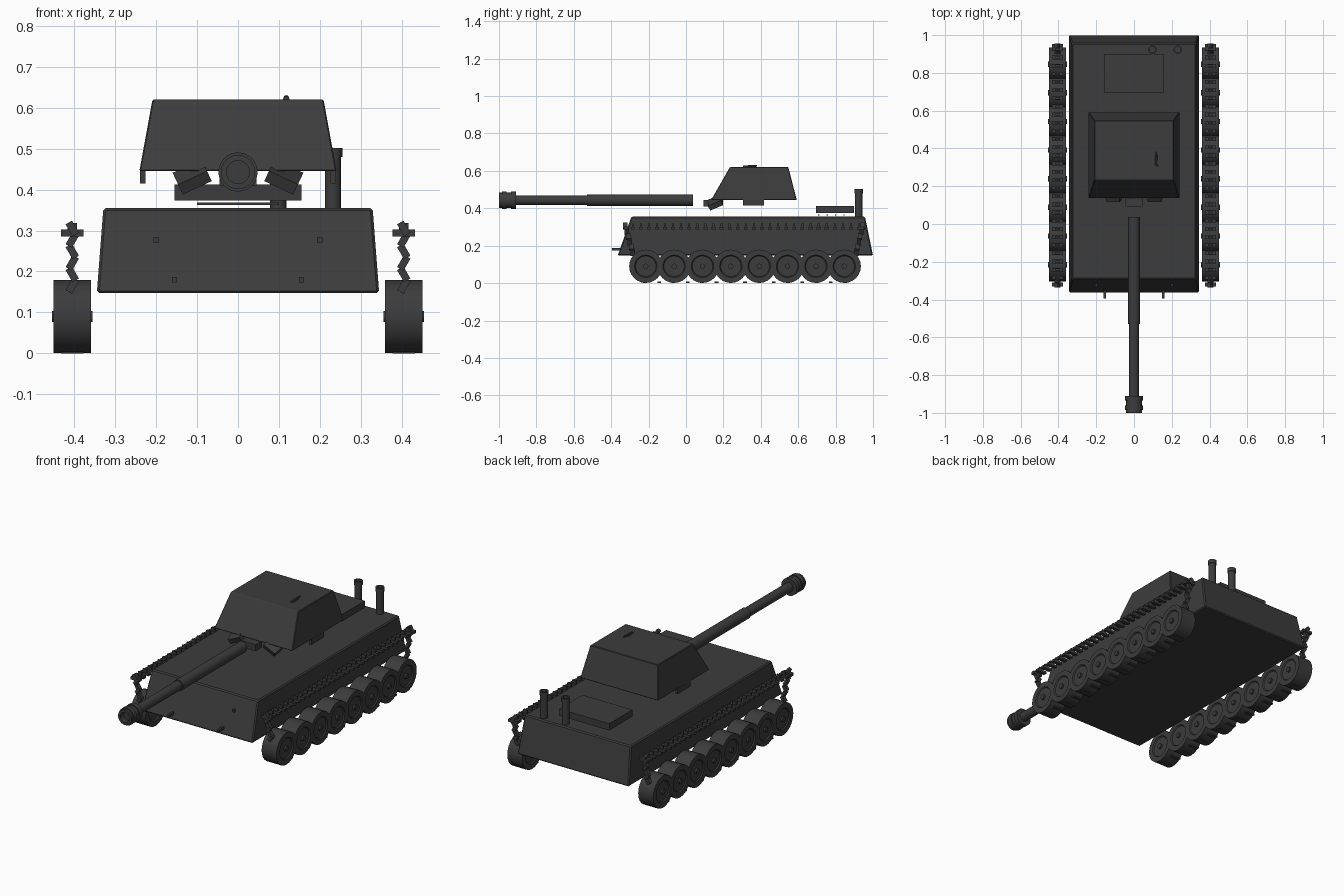
import bpy, bmesh, math
from mathutils import Matrix, Vector

if "Cube" in bpy.data.objects:
    bpy.data.objects.remove(bpy.data.objects["Cube"])

steel = bpy.data.materials.new("dark_steel")
steel.diffuse_color = (0.045, 0.045, 0.045, 1)
steel.use_nodes = True
steel.node_tree.nodes["Principled BSDF"].inputs["Base Color"].default_value = steel.diffuse_color


def finish(name, bm, bevel=0, smooth=False):
    bmesh.ops.recalc_face_normals(bm, faces=bm.faces)
    me = bpy.data.meshes.new(name)
    bm.to_mesh(me)
    bm.free()
    ob = bpy.data.objects.new(name, me)
    bpy.context.collection.objects.link(ob)
    me.materials.append(steel)
    if bevel:
        m = ob.modifiers.new("edge", 'BEVEL')
        m.width, m.segments = bevel, 1
    if smooth:
        bpy.ops.object.select_all(action='DESELECT')
        bpy.context.view_layer.objects.active = ob
        ob.select_set(True)
        bpy.ops.object.shade_smooth_by_angle(angle=math.radians(35))
    return ob


def add_box(bm, c, s, rot=None):
    mat = Matrix.Translation(c) @ (rot or Matrix()) @ Matrix.Diagonal((*s, 1))
    bmesh.ops.create_cube(bm, size=1, matrix=mat)


def box(name, c, s, rot=None, bevel=0):
    bm = bmesh.new()
    add_box(bm, c, s, rot)
    return finish(name, bm, bevel)


def frustum(name, bottom, top, bevel=0):
    """bottom/top: (half_x, y0, y1, z)"""
    bm = bmesh.new()
    rings = [[bm.verts.new(p) for p in ((-x, a, z), (x, a, z), (x, b, z), (-x, b, z))]
             for x, a, b, z in (bottom, top)]
    lo, hi = rings
    bm.faces.new(lo)
    bm.faces.new(hi)
    for i in range(4):
        j = (i + 1) % 4
        bm.faces.new((lo[i], lo[j], hi[j], hi[i]))
    return finish(name, bm, bevel)


def add_lathe(bm, profile, mat, n):
    """profile: (radius, height) pairs spun around local z; ends are capped"""
    rings = [[bm.verts.new(mat @ Vector((r * math.cos(2 * math.pi * k / n),
                                         r * math.sin(2 * math.pi * k / n), h)))
              for k in range(n)] for r, h in profile]
    for a, b in zip(rings, rings[1:]):
        for k in range(n):
            j = (k + 1) % n
            bm.faces.new((a[k], a[j], b[j], b[k]))
    bm.faces.new(rings[0])
    bm.faces.new(rings[-1])


def lathe(name, profile, mat, n=24):
    bm = bmesh.new()
    add_lathe(bm, profile, mat, n)
    return finish(name, bm, smooth=True)


# Hull and turret
frustum("hull", (0.345, -0.365, 1.0, 0.147), (0.329, -0.292, 0.957, 0.355), 0.006)
frustum("turret", (0.241, 0.135, 0.592, 0.445), (0.209, 0.235, 0.547, 0.62), 0.003)

# Gun barrel and muzzle brake, along y
along_y = Matrix.Rotation(math.radians(-90), 4, 'X')
gun = Matrix.Translation((0, 0, 0.443)) @ along_y
lathe("gun_barrel", [(0.026, -0.93), (0.026, -0.53), (0.031, -0.53), (0.031, 0.038)], gun)
lathe("muzzle_brake", [(0.028, -0.97), (0.028, -1.0), (0.042, -1.0), (0.042, -0.985),
                       (0.048, -0.985), (0.048, -0.96), (0.042, -0.96), (0.042, -0.935),
                       (0.048, -0.935), (0.048, -0.91), (0.026, -0.91)], gun)

# Turret fittings
box("gun_mount", (0, 0.12, 0.427), (0.09, 0.055, 0.036))
for s, side in ((-1, "left"), (1, "right")):
    tilt = Matrix.Rotation(s * math.radians(25), 4, 'Y') @ Matrix.Rotation(math.radians(25), 4, 'X')
    box(side + "_smoke_launcher", (s * 0.112, 0.157, 0.431), (0.078, 0.075, 0.03), tilt)
    box(side + "_turret_box", (s * 0.233, 0.361, 0.432), (0.014, 0.112, 0.034))
    box(side + "_headlight", (s * 0.2, -0.322, 0.277), (0.014, 0.016, 0.014))
    box(side + "_tow_hook", (s * 0.155, -0.372, 0.18), (0.012, 0.046, 0.014))
lathe("roof_antenna", [(0.008, -0.04), (0.007, 0.0), (0.004, 0.035)],
      Matrix.Translation((0.118, 0.345, 0.624)) @ Matrix.Rotation(math.radians(-85), 4, 'X'), 8)

# Engine deck with bars underneath
box("engine_deck", (0, 0.797, 0.393), (0.31, 0.205, 0.038))
bm = bmesh.new()
for i in range(4):
    add_box(bm, (0, 0.71 + i * 0.045, 0.365), (0.2, 0.006, 0.006))
finish("engine_grille", bm)

# Exhaust stacks
for x, side in ((0.098, "inner"), (0.232, "outer")):
    lathe(side + "_exhaust", [(0.020, 0.35), (0.020, 0.48), (0.023, 0.48), (0.023, 0.502),
                              (0.015, 0.502), (0.015, 0.485)],
          Matrix.Translation((x, 0.923, 0)), 16)

# Running gear, both sides
wheel_profile = [(0.014, -0.050), (0.014, -0.040), (0.055, -0.040), (0.060, -0.046),
                 (0.089, -0.046), (0.089, 0.046), (0.060, 0.046), (0.055, 0.040),
                 (0.014, 0.040), (0.014, 0.050)]
for s, side in ((-1, "left"), (1, "right")):
    x = s * 0.405
    bm = bmesh.new()
    for i in range(8):
        m = Matrix.Translation((x, -0.215 + i * 0.1516, 0.09)) @ Matrix.Rotation(math.pi / 2, 4, 'Y')
        add_lathe(bm, wheel_profile, m, 24)
    finish(side + "_road_wheels", bm, smooth=True)

    # Track links: upper run, lower run, hanging ends
    bm = bmesh.new()
    for i in range(29):
        y = -0.285 + i * 0.0432
        add_box(bm, (x, y, 0.294), (0.056, 0.02, 0.014))
        add_box(bm, (x, y, 0.307), (0.024, 0.010, 0.022))
    for i in range(15):
        add_box(bm, (x, -0.22 + i * 0.0765, 0.004), (0.056, 0.02, 0.008))
    for top, low in ((-0.325, -0.285), (0.945, 0.91)):
        for i in range(6):
            t = i / 5
            turn = Matrix.Rotation(math.radians(30 if i % 2 else -30), 4, 'Y')
            add_box(bm, (x, top + (low - top) * t, 0.305 - 0.14 * t), (0.018, 0.022, 0.034), turn)
        add_box(bm, (x, top + (low - top) * 0.1, 0.294), (0.056, 0.022, 0.016))
    finish(side + "_track_links", bm)
